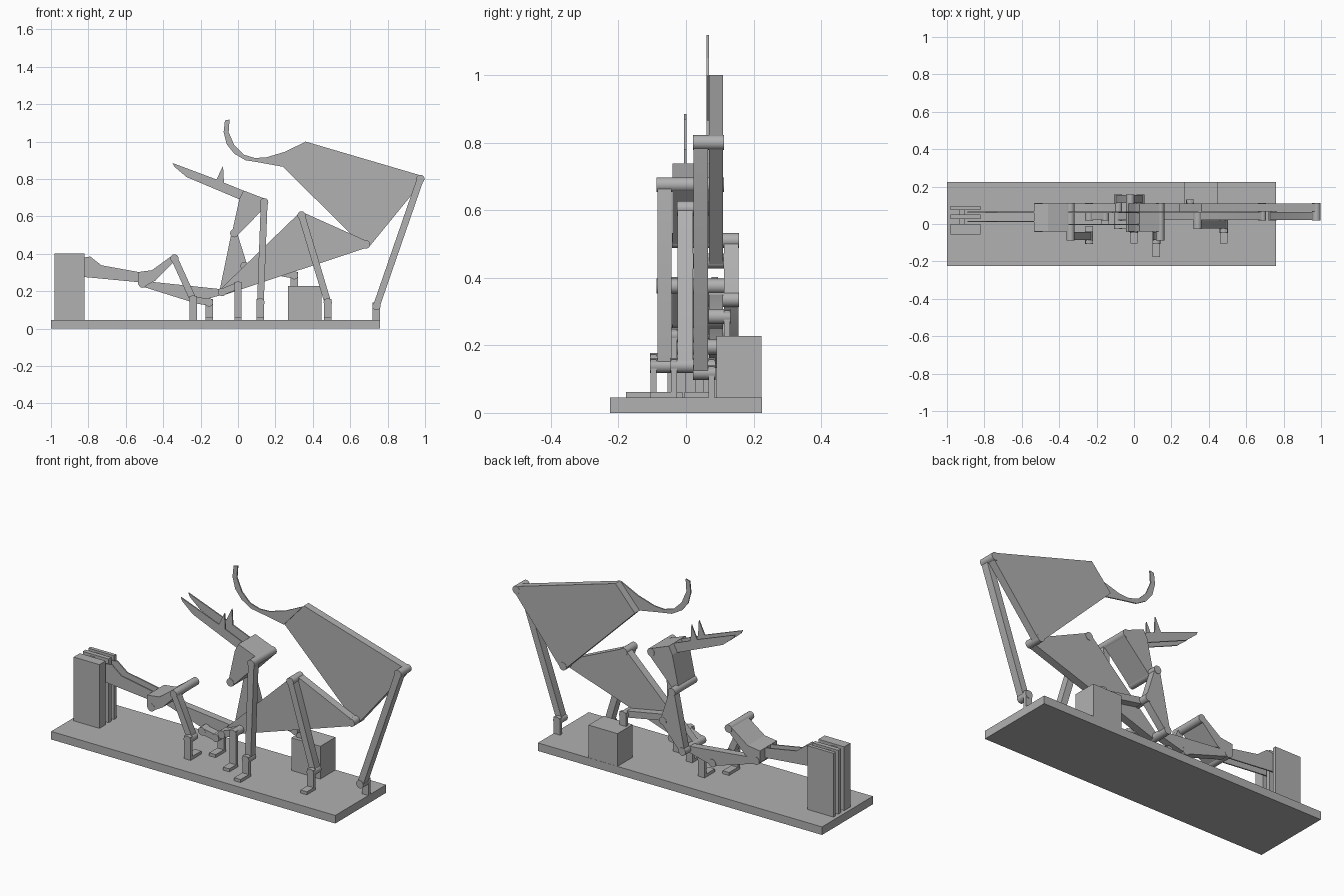
import bpy, bmesh, math
from mathutils import Vector

cube = bpy.data.objects.get("Cube")
if cube:
    bpy.data.objects.remove(cube, do_unlink=True)

GREY = (0.44, 0.44, 0.44, 1)
mat = bpy.data.materials.new("plain_grey")
mat.use_nodes = True
mat.diffuse_color = GREY
mat.node_tree.nodes["Principled BSDF"].inputs["Base Color"].default_value = GREY
PIN = 0.022

# Depth layers (front y, back y) shared by the linkage
L1, L2, L3, L4, L5 = (-0.085, -0.043), (-0.025, 0.02), (0.022, 0.065), (0.068, 0.11), (0.112, 0.155)
BODY = (-0.04, 0.11)


def finish(name, bm, smooth=False):
    bmesh.ops.recalc_face_normals(bm, faces=bm.faces)
    mesh = bpy.data.meshes.new(name)
    bm.to_mesh(mesh)
    bm.free()
    obj = bpy.data.objects.new(name, mesh)
    bpy.context.collection.objects.link(obj)
    mesh.materials.append(mat)
    if smooth:
        bpy.ops.object.select_all(action='DESELECT')
        obj.select_set(True)
        bpy.context.view_layer.objects.active = obj
        bpy.ops.object.shade_smooth_by_angle(angle=math.radians(35))
    return obj


def box(name, x, y, z):
    bm = bmesh.new()
    bmesh.ops.create_cube(bm, size=1)
    for v in bm.verts:
        v.co = Vector([(r[0] + r[1]) / 2 + c * (r[1] - r[0]) for c, r in zip(v.co, (x, y, z))])
    return finish(name, bm)


def plate(name, outline, layer):
    """Flat outline in x and z, extruded through a depth layer."""
    bm = bmesh.new()
    face = bm.faces.new([bm.verts.new((x, layer[0], z)) for x, z in outline])
    out = bmesh.ops.extrude_face_region(bm, geom=[face])
    moved = [g for g in out["geom"] if isinstance(g, bmesh.types.BMVert)]
    bmesh.ops.translate(bm, verts=moved, vec=(0, layer[1] - layer[0], 0))
    return finish(name, bm)


def link(name, pins, layer, r=0.018):
    """Rigid link wrapped round its pins."""
    bm = bmesh.new()
    for x, z in pins:
        for i in range(20):
            a = math.tau * i / 20
            for y in layer:
                bm.verts.new((x + r * math.cos(a), y, z + r * math.sin(a)))
    out = bmesh.ops.convex_hull(bm, input=bm.verts)
    loose = [g for g in out["geom_interior"] if isinstance(g, bmesh.types.BMVert)]
    bmesh.ops.delete(bm, geom=loose, context='VERTS')
    bmesh.ops.dissolve_limit(bm, angle_limit=0.01, verts=bm.verts, edges=bm.edges)
    return finish(name, bm, True)


def pin(name, at, front, back):
    bm = bmesh.new()
    bmesh.ops.create_cone(bm, cap_ends=True, segments=24, radius1=PIN, radius2=PIN,
                          depth=back - front + 0.004)
    for v in bm.verts:
        v.co = (at[0] + v.co.x, (front + back) / 2 + v.co.z, at[1] + v.co.y)
    return finish(name, bm, True)


def bracket(name, at, post, foot=None, floor=0.04):
    x = (at[0] - 0.02, at[0] + 0.02)
    box(name + "_post", x, post, (floor, at[1] + 0.018))
    if foot:
        box(name + "_foot", x, foot, (floor, 0.062))


# Joint positions in x and z
fork_heel, fork_top, fork_foot = (-0.51, 0.24), (-0.34, 0.375), (-0.24, 0.155)
crank_foot, hub, post_top = (-0.155, 0.14), (-0.085, 0.195), (0.0, 0.23)
elbow, neck, crown = (0.035, 0.335), (-0.02, 0.51), (0.14, 0.675)
crown_foot, wing_top, wing_foot = (0.12, 0.14), (0.34, 0.605), (0.48, 0.14)
wing_tip, tail_top, tail_foot = (0.685, 0.45), (0.975, 0.80), (0.74, 0.12)
box_pin = (0.30, 0.285)

# Base and rear box
box("base", (-1, 0.76), (-0.225, 0.225), (0, 0.045))
box("rear_box", (0.267, 0.447), (0.09, 0.224), (0.04, 0.228))

# Slotted block that receives the fork
for label, y in (("front", (-0.055, 0.0)), ("middle", (0.027, 0.052)), ("back", (0.075, 0.095))):
    box("slotted_block_" + label, (-0.98, -0.82), y, (0.04, 0.402))
box("slotted_block_core", (-0.935, -0.905), (-0.01, 0.09), (0.04, 0.39))

# Fork with two thin prongs
for i, y in enumerate((0.01, 0.06)):
    plate(f"fork_prong_{i + 1}", [(-0.89, 0.37), (-0.79, 0.385), (-0.73, 0.338), (-0.53, 0.302),
                                 (-0.5, 0.245), (-0.89, 0.282)], (y, y + 0.007))
plate("fork_body", [(-0.535, 0.302), (-0.46, 0.312), (-0.35, 0.392), (-0.325, 0.375), (-0.34, 0.36),
                    (-0.44, 0.258), (-0.505, 0.222), (-0.535, 0.235)], BODY)

# Head with two thin jaws
for i, y in enumerate((-0.006, 0.06)):
    plate(f"jaw_{i + 1}", [(-0.35, 0.885), (-0.115, 0.797), (-0.08, 0.87), (-0.075, 0.78), (0.06, 0.725),
                          (0.01, 0.69), (-0.275, 0.81), (-0.34, 0.865)], (y, y + 0.007))
plate("head", [(0.03, 0.738), (0.155, 0.69), (0.155, 0.66), (-0.005, 0.495), (-0.035, 0.5),
               (0.008, 0.695)], BODY)

# Tail plate and curled hook
plate("tail_plate", [(0.36, 1.0), (0.98, 0.818), (0.99, 0.79), (0.70, 0.435), (0.67, 0.44),
                     (0.24, 0.865)], L4)
plate("tail_hook", [(-0.045, 1.118), (-0.05, 1.05), (-0.02, 0.98), (0.03, 0.93), (0.09, 0.912),
                    (0.15, 0.915), (0.25, 0.945), (0.36, 0.998), (0.24, 0.865), (0.12, 0.887),
                    (0.04, 0.9), (-0.02, 0.935), (-0.06, 0.985), (-0.077, 1.05), (-0.07, 1.112)],
      (0.061, 0.068))

# Links
link("fork_rocker", [fork_top, fork_foot], L1)
link("fork_drive", [fork_heel, fork_foot, hub], L4, 0.015)
link("short_crank", [fork_foot, crank_foot], L3)
link("main_crank", [hub, post_top], L2)
link("neck_link", [hub, neck, elbow], L5, 0.015)
link("elbow_link", [elbow, box_pin], L4)
link("crown_rocker", [crown, crown_foot], L1)
link("lower_wing", [hub, wing_top, wing_tip], L3)
link("wing_rocker", [wing_top, wing_foot], L2)
link("tail_rocker", [tail_top, tail_foot], L3)

# Pins
for name, at, front, back in (
        ("fork_heel", fork_heel, -0.04, 0.11), ("fork_top", fork_top, -0.085, 0.11),
        ("fork_foot", fork_foot, -0.105, -0.043), ("crank_end", fork_foot, 0.022, 0.11),
        ("crank_foot", crank_foot, 0.022, 0.085), ("hub", hub, -0.025, 0.155),
        ("post_top", post_top, -0.045, 0.02), ("elbow", elbow, 0.068, 0.155),
        ("neck", neck, -0.04, 0.155), ("crown", crown, -0.085, 0.11),
        ("crown_foot", crown_foot, -0.105, -0.043), ("wing_top", wing_top, -0.025, 0.065),
        ("wing_foot", wing_foot, -0.045, 0.02), ("wing_tip", wing_tip, 0.022, 0.11),
        ("tail_top", tail_top, 0.022, 0.11), ("tail_foot", tail_foot, 0.022, 0.085),
        ("box", box_pin, 0.068, 0.13)):
    pin(name + "_pin", at, front, back)

# Support brackets
bracket("fork_bracket", fork_foot, (-0.105, -0.087), (-0.105, -0.01))
bracket("crank_bracket", crank_foot, (0.067, 0.085), (-0.005, 0.085))
bracket("centre_bracket", post_top, (-0.045, -0.027), (-0.105, -0.027))
bracket("crown_bracket", crown_foot, (-0.105, -0.087), (-0.177, -0.087))
bracket("wing_bracket", wing_foot, (-0.045, -0.027), (-0.105, -0.027))
bracket("tail_bracket", tail_foot, (0.067, 0.085))
bracket("box_bracket", box_pin, (0.112, 0.13), floor=0.22)
